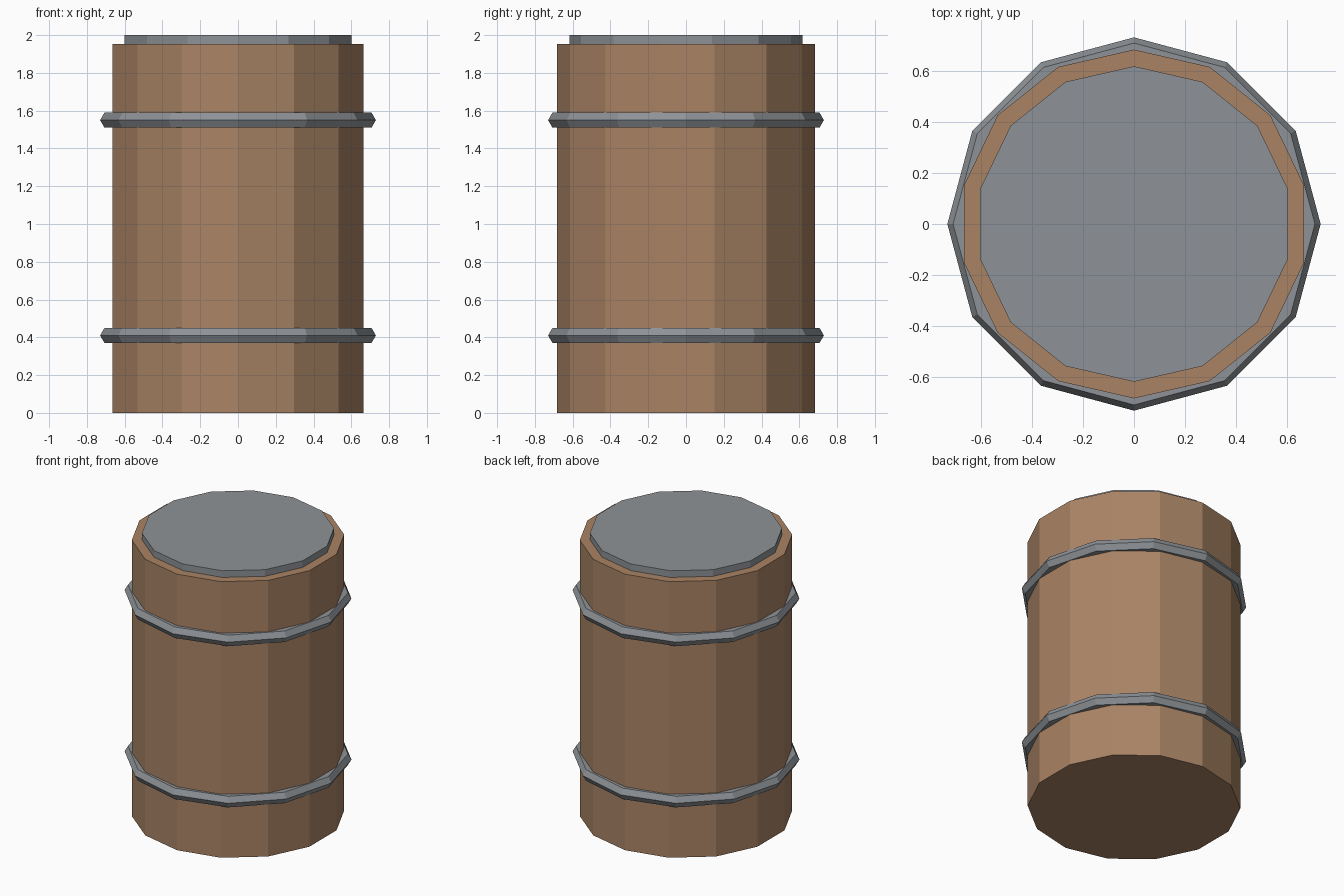
import bpy
import bmesh
from math import sin, cos, tau

cube = bpy.data.objects.get("Cube")
if cube:
    bpy.data.objects.remove(cube, do_unlink=True)


def material(name, colour):
    mat = bpy.data.materials.new(name)
    mat.use_nodes = True
    mat.diffuse_color = (*colour, 1)
    mat.node_tree.nodes["Principled BSDF"].inputs["Base Color"].default_value = (*colour, 1)
    return mat


def add_object(name, bm, mat):
    bmesh.ops.recalc_face_normals(bm, faces=bm.faces)
    mesh = bpy.data.meshes.new(name)
    bm.to_mesh(mesh)
    bm.free()
    mesh.materials.append(mat)
    bpy.context.collection.objects.link(bpy.data.objects.new(name, mesh))


def lathe(name, profile, sides, mat, closed):
    """Turn (radius, z) points about z, starting from +y; closed joins the profile ends."""
    bm = bmesh.new()
    rings = []
    for r, z in profile:
        angles = [tau * i / sides for i in range(sides)]
        rings.append([bm.verts.new((r * sin(a), r * cos(a), z)) for a in angles])
    pairs = list(zip(rings, rings[1:]))
    if closed:
        pairs.append((rings[-1], rings[0]))
    else:
        bm.faces.new(rings[0])
        bm.faces.new(rings[-1])
    for low, high in pairs:
        for i in range(sides):
            j = (i + 1) % sides
            bm.faces.new((low[i], low[j], high[j], high[i]))
    add_object(name, bm, mat)


wood = material("brown wood", (0.40, 0.23, 0.13))
metal = material("grey metal", (0.27, 0.29, 0.31))

# Straight fourteen-sided barrel and its raised lid
lathe("barrel_body", [(0.682, 0), (0.682, 1.953)], 14, wood, False)
lathe("barrel_lid", [(0.617, 1.93), (0.617, 2.0)], 14, metal, False)

# Twelve-sided hoops with a hexagonal section
for name, height in (("lower_hoop", 0.41), ("upper_hoop", 1.55)):
    section = [(0.685 + 0.045 * cos(tau * k / 6), height + 0.045 * sin(tau * k / 6))
               for k in range(6)]
    lathe(name, section, 12, metal, True)
